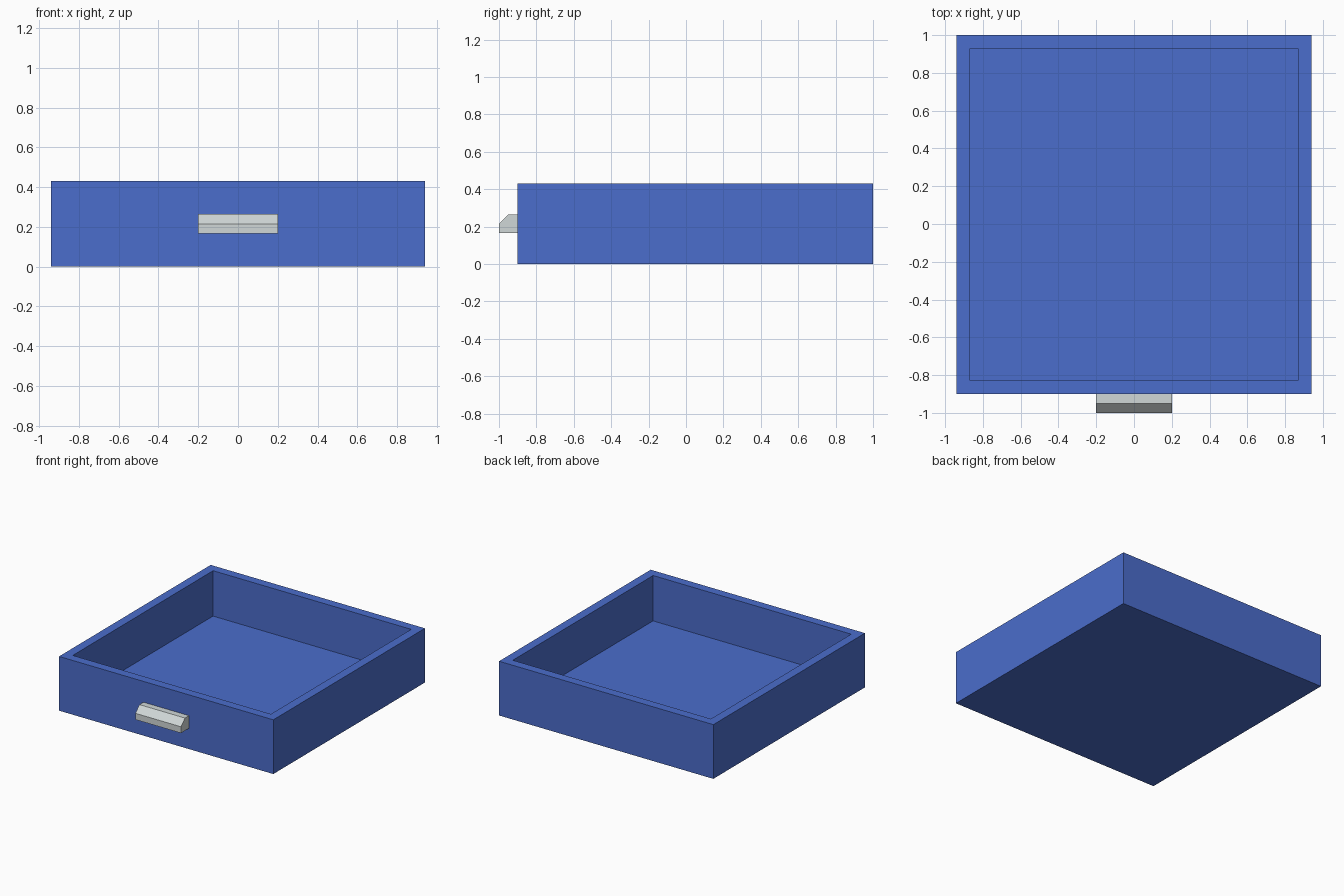
import bpy
import bmesh

if "Cube" in bpy.data.objects:
    bpy.data.objects.remove(bpy.data.objects["Cube"])


def material(name, rgb):
    mat = bpy.data.materials.new(name)
    mat.diffuse_color = (*rgb, 1.0)
    mat.use_nodes = True
    mat.node_tree.nodes["Principled BSDF"].inputs["Base Color"].default_value = mat.diffuse_color
    return mat


def new_object(name, bm, mat):
    bmesh.ops.recalc_face_normals(bm, faces=bm.faces)
    mesh = bpy.data.meshes.new(name)
    bm.to_mesh(mesh)
    bm.free()
    mesh.materials.append(mat)
    obj = bpy.data.objects.new(name, mesh)
    bpy.context.collection.objects.link(obj)
    return obj


blue = material("blue", (0.070, 0.153, 0.604))
light_grey = material("light_grey", (0.63, 0.68, 0.68))

# Tray: a box whose top is inset to a rim and pushed down to the floor
WIDTH, FRONT, BACK, HEIGHT = 1.88, -0.90, 1.00, 0.43
WALL, FLOOR = 0.10, 0.07
bm = bmesh.new()
bmesh.ops.create_cube(bm, size=1.0)
bmesh.ops.scale(bm, vec=(WIDTH, BACK - FRONT, HEIGHT), verts=bm.verts)
bmesh.ops.translate(bm, vec=(0, (FRONT + BACK) / 2, HEIGHT / 2), verts=bm.verts)
bm.faces.ensure_lookup_table()
top = max(bm.faces, key=lambda f: f.calc_center_median().z)
bmesh.ops.inset_region(bm, faces=[top], thickness=WALL)
well = bmesh.ops.extrude_discrete_faces(bm, faces=[top])["faces"][0]
bmesh.ops.translate(bm, vec=(0, 0, FLOOR - HEIGHT), verts=well.verts)
new_object("tray", bm, blue)

# Handle: a bar with a chamfered upper front edge, extruded along x
profile = [(-0.90, 0.165), (-1.00, 0.165), (-1.00, 0.215),
           (-0.95, 0.265), (-0.90, 0.265)]
bm = bmesh.new()
end = bm.faces.new([bm.verts.new((-0.20, y, z)) for y, z in profile])
side = bmesh.ops.extrude_face_region(bm, geom=[end], use_keep_orig=True)["geom"]
bmesh.ops.translate(bm, vec=(0.40, 0, 0),
                    verts=[v for v in side if isinstance(v, bmesh.types.BMVert)])
new_object("handle", bm, light_grey)
